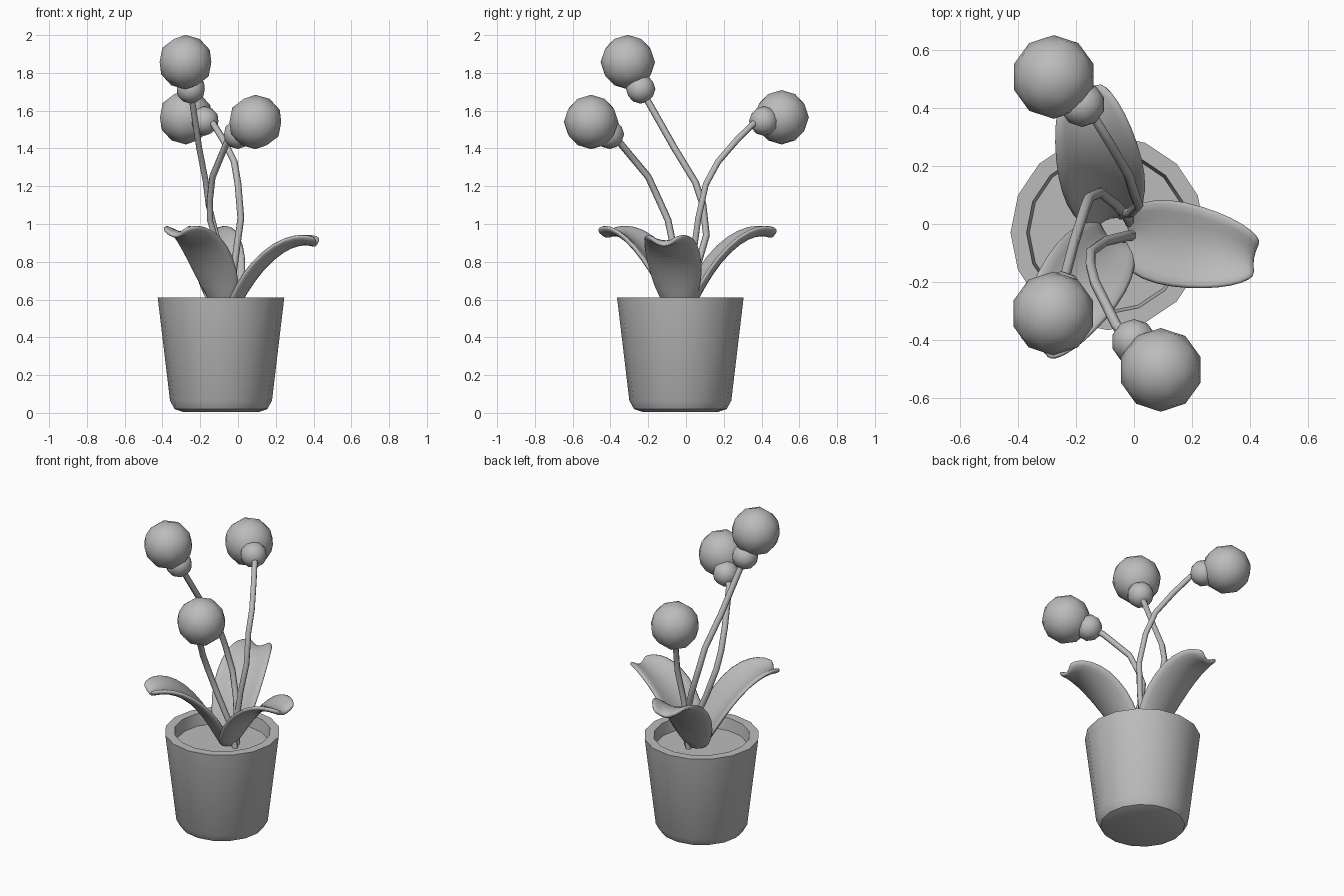
import bpy, bmesh, math
from mathutils import Vector

cube = bpy.data.objects.get("Cube")
if cube:
    bpy.data.objects.remove(cube, do_unlink=True)

# Single flat grey
GREY = (0.5, 0.5, 0.5, 1)
grey = bpy.data.materials.new("plain grey")
grey.use_nodes = True
grey.diffuse_color = GREY
grey.node_tree.nodes["Principled BSDF"].inputs["Base Color"].default_value = GREY


def select_only(obj):
    bpy.ops.object.select_all(action='DESELECT')
    obj.select_set(True)
    bpy.context.view_layer.objects.active = obj


def add_object(name, data):
    obj = bpy.data.objects.new(name, data)
    bpy.context.collection.objects.link(obj)
    data.materials.append(grey)
    return obj


def from_bmesh(name, bm, angle):
    bmesh.ops.recalc_face_normals(bm, faces=bm.faces)
    mesh = bpy.data.meshes.new(name)
    bm.to_mesh(mesh)
    bm.free()
    obj = add_object(name, mesh)
    select_only(obj)
    bpy.ops.object.shade_smooth_by_angle(angle=math.radians(angle))
    return obj


def lathe(name, profile, centre, sides=16):
    bm = bmesh.new()
    verts = [bm.verts.new((r, 0, z)) for r, z in profile]
    edges = [bm.edges.new(pair) for pair in zip(verts, verts[1:])]
    bmesh.ops.spin(bm, geom=verts + edges, cent=(0, 0, 0), axis=(0, 0, 1),
                   angle=math.tau, steps=sides, use_duplicate=False)
    bmesh.ops.remove_doubles(bm, verts=bm.verts, dist=1e-4)
    obj = from_bmesh(name, bm, 40)
    obj.location = centre
    return obj


def ball(name, radius, centre):
    bm = bmesh.new()
    bmesh.ops.create_icosphere(bm, subdivisions=2, radius=radius)
    obj = from_bmesh(name, bm, 60)
    obj.location = centre


def stem(name, points, radius=0.018):
    curve = bpy.data.curves.new(name, 'CURVE')
    curve.dimensions = '3D'
    curve.bevel_depth = radius
    curve.bevel_resolution = 1
    curve.use_fill_caps = True
    spline = curve.splines.new('POLY')
    spline.points.add(len(points) - 1)
    for p, co in zip(spline.points, points):
        p.co = (*co, 1)
    obj = add_object(name, curve)
    select_only(obj)
    bpy.ops.object.convert(target='MESH')
    bpy.ops.object.shade_smooth_by_angle(angle=math.radians(65))


# Leaf midrib (distance, height) and half width along its length
MIDRIB = [(0, 0), (.15, .32), (.34, .63), (.58, .87), (.8, .97), (.93, .96), (1, .93)]
HALF_WIDTH = [.07, .13, .152, .148, .125, .095, .06]


def leaf(name, base, heading, length, height, cup=0.045):
    bm = bmesh.new()
    rib = [Vector((s * length, 0, h * height)) for s, h in MIDRIB]
    rows = []
    for i, (p, w) in enumerate(zip(rib, HALF_WIDTH)):
        along = (rib[min(i + 1, len(rib) - 1)] - rib[max(i - 1, 0)]).normalized()
        normal = Vector((-along.z, 0, along.x))
        rows.append([bm.verts.new(p + Vector((0, u * w, 0)) + normal * cup * u * u)
                     for u in (-1, -.55, 0, .55, 1)])
    for a, b in zip(rows, rows[1:]):
        for j in range(len(a) - 1):
            bm.faces.new((a[j], b[j], b[j + 1], a[j + 1]))
    obj = from_bmesh(name, bm, 60)
    obj.location = base
    obj.rotation_euler.z = math.radians(heading)
    solid = obj.modifiers.new("thickness", 'SOLIDIFY')
    solid.thickness = 0.028
    solid.offset = 0
    smooth = obj.modifiers.new("rounding", 'SUBSURF')
    smooth.levels = smooth.render_levels = 1


# Pot and soil
POT = (-.09, -.03, 0)
lathe("pot", [(0, .005), (.20, .005), (.245, .02), (.27, .065), (.335, .61),
              (.28, .61), (.265, .5), (0, .5)], POT)
lathe("soil", [(0, .535), (.272, .535)], POT)

# Leaves
leaf("left_leaf", (-.02, -.04, .53), -10, .44, .38)
leaf("back_leaf", (-.08, .02, .53), 102, .45, .43)
leaf("front_leaf", (-.08, -.05, .53), 236, .45, .43)

# Flower stalks: path, bud and bloom
FLOWERS = {
    "tall": ([(-.01, 0, .52), (-.02, .02, .66), (-.065, .07, .81), (-.115, .108, .94),
              (-.155, .09, 1.1), (-.17, .05, 1.22), (-.205, -.06, 1.4), (-.25, -.23, 1.7)],
             (-.25, -.24, 1.715), (-.278, -.308, 1.857)),
    "front": ([(.01, -.04, .52), (-.02, -.04, .66), (-.10, -.06, .85), (-.148, -.095, 1.02),
               (-.15, -.14, 1.12), (-.135, -.2, 1.25), (-.06, -.35, 1.43), (0, -.41, 1.475)],
              (0, -.405, 1.475), (.092, -.502, 1.54)),
    "back": ([(-.04, .03, .52), (-.03, .035, .7), (-.01, .04, .85), (.015, .065, 1.03),
              (0, .105, 1.21), (-.02, .17, 1.33), (-.075, .265, 1.44), (-.13, .355, 1.53),
              (-.18, .41, 1.545)],
             (-.178, .412, 1.545), (-.276, .506, 1.565)),
}
for label, (path, bud, bloom) in FLOWERS.items():
    stem(label + "_stem", path)
    ball(label + "_bud", .078, bud)
    ball(label + "_bloom", .144, bloom)
